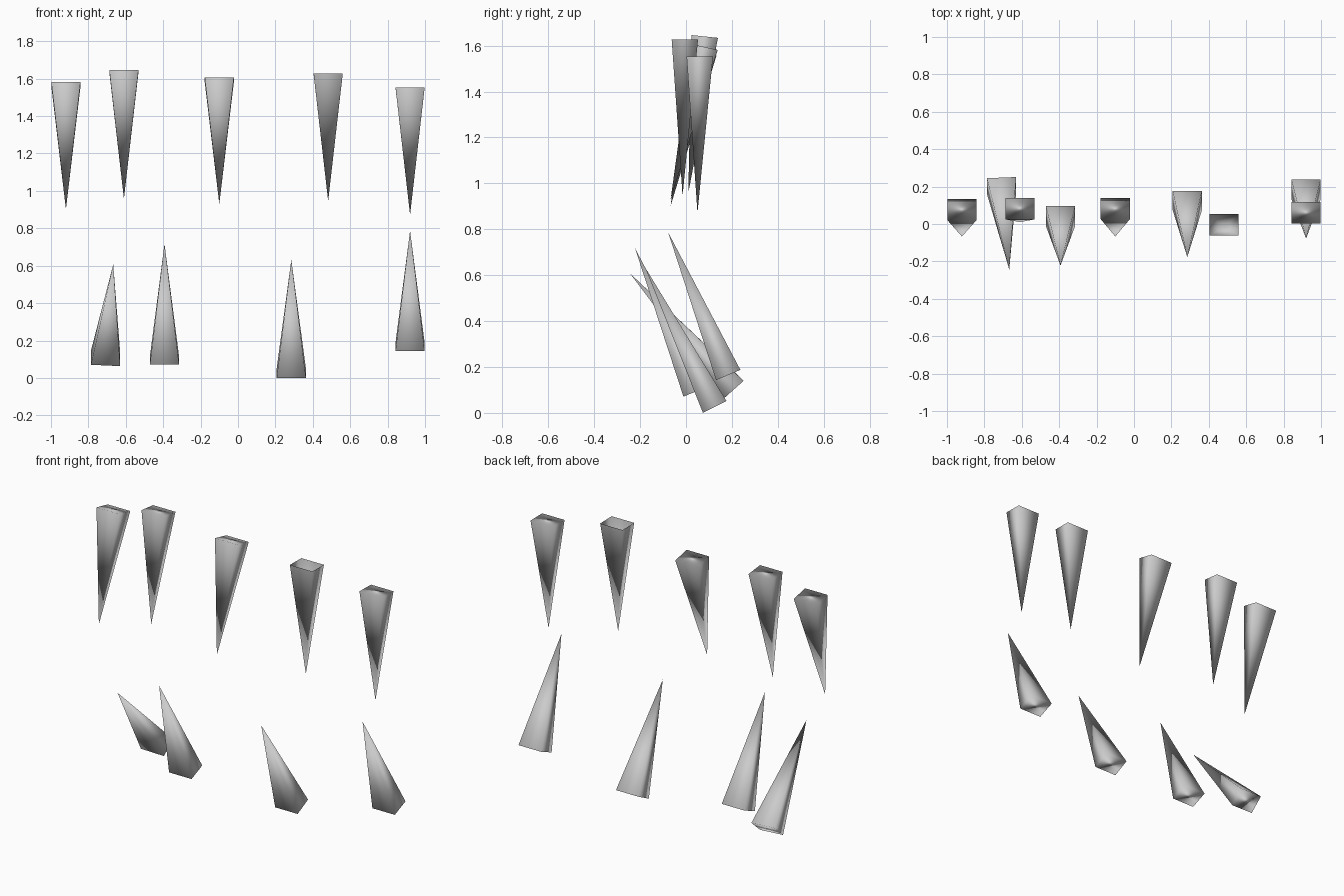
import bpy, bmesh
from mathutils import Vector

if "Cube" in bpy.data.objects:
    bpy.data.objects.remove(bpy.data.objects["Cube"])

WIDTH, DEPTH = 0.156, 0.115


def tooth(name, base, tip, capped=True):
    """Four-sided tapered spike from a rectangular base to a point."""
    base, tip = Vector(base), Vector(tip)
    axis = (tip - base).normalized()
    side = Vector((1, 0, 0))
    side = (side - axis * side.dot(axis)).normalized()
    back = axis.cross(side)
    bm = bmesh.new()
    ring = [bm.verts.new(base + side * sx * WIDTH / 2 + back * sy * DEPTH / 2)
            for sx, sy in ((-1, -1), (1, -1), (1, 1), (-1, 1))]
    point = bm.verts.new(tip)
    for i in range(4):
        bm.faces.new((ring[i], ring[(i + 1) % 4], point))
    if capped:
        bm.faces.new(ring[::-1])
    bm.normal_update()
    # Smooth shading weighted by face area, so the long sides dominate
    normals = []
    for v in bm.verts:
        n = Vector()
        for f in v.link_faces:
            n += f.normal * f.calc_area()
        normals.append(n.normalized())
    for f in bm.faces:
        f.smooth = True
    mesh = bpy.data.meshes.new(name)
    bm.to_mesh(mesh)
    bm.free()
    mesh.normals_split_custom_set_from_vertices(normals)
    bpy.context.collection.objects.link(bpy.data.objects.new(name, mesh))


# Upper row, pointing down: x, base y, base z, tip y, tip z, capped
upper = [
    (-0.92, 0.077, 1.570, -0.067, 0.902, True),
    (-0.61, 0.082, 1.640, 0.010, 0.958, True),
    (-0.10, 0.082, 1.594, -0.067, 0.930, True),
    (0.482, -0.005, 1.627, -0.015, 0.946, False),
    (0.92, 0.060, 1.553, 0.050, 0.872, True),
]
for i, (x, by, bz, ty, tz, cap) in enumerate(upper):
    tooth(f"upper_tooth_{i + 1}", (x, by, bz), (x, ty, tz), cap)

# Lower row, pointing up and leaning forward: base, tip
lower = [
    ((-0.708, 0.205, 0.105), (-0.667, -0.243, 0.607)),
    ((-0.393, 0.042, 0.093), (-0.393, -0.222, 0.717)),
    ((0.285, 0.125, 0.026), (0.285, -0.177, 0.632)),
    ((0.92, 0.184, 0.165), (0.92, -0.078, 0.787)),
]
for i, (b, t) in enumerate(lower):
    tooth(f"lower_tooth_{i + 1}", b, t)
